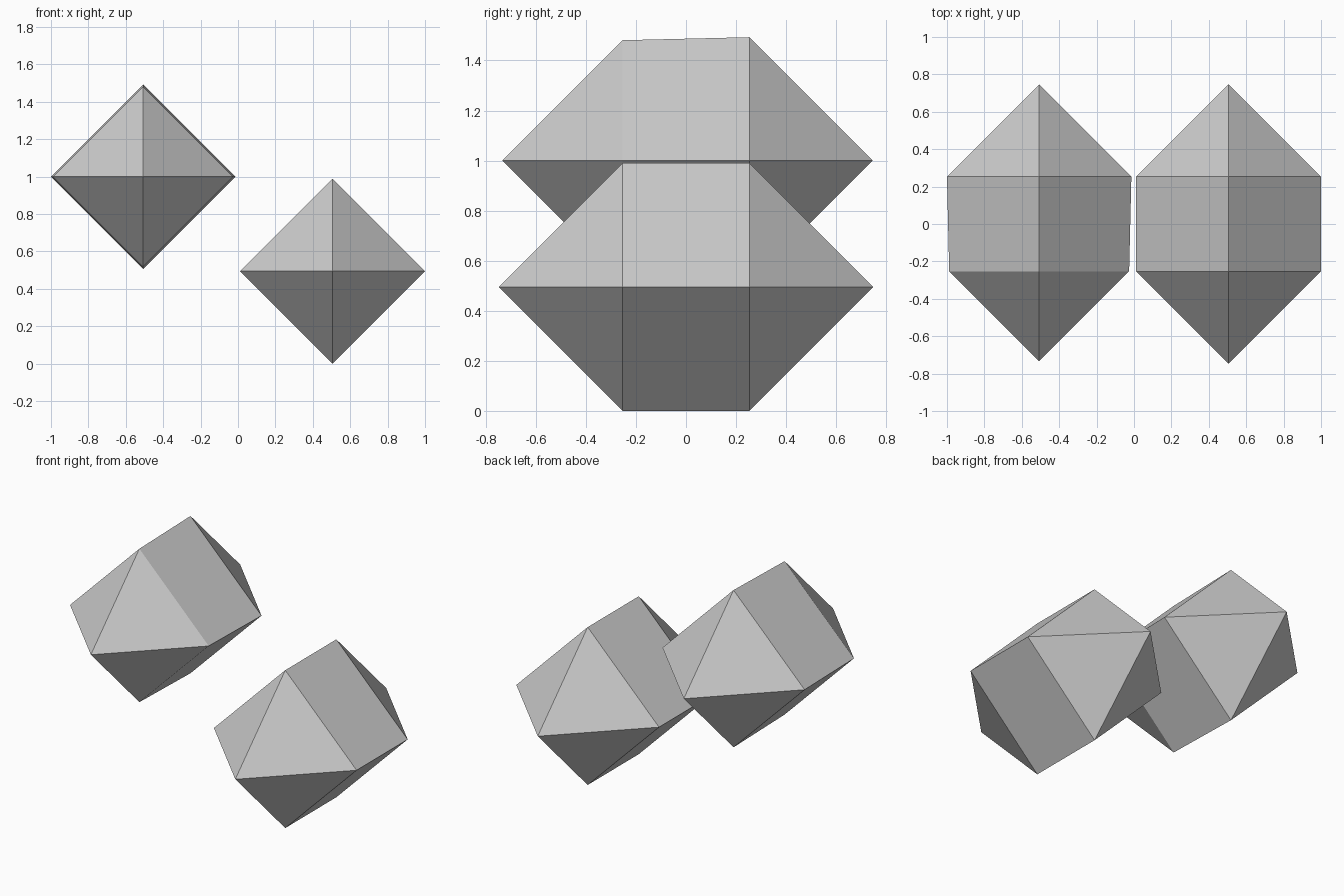
import bpy
import bmesh
from math import radians
from mathutils import Matrix, Vector

cube = bpy.data.objects.get("Cube")
if cube:
    bpy.data.objects.remove(cube, do_unlink=True)

grey = bpy.data.materials.new("light_grey")
grey.use_nodes = True
colour = (0.6, 0.6, 0.6, 1)
grey.diffuse_color = colour
grey.node_tree.nodes["Principled BSDF"].inputs["Base Color"].default_value = colour

HALF_LENGTH = 0.253  # half of the straight middle section


def stretched_octahedron(name, centre, back_radius, front_radius):
    """Four-sided prism along y with a pyramid on each end."""
    bm = bmesh.new()
    bmesh.ops.create_cone(bm, cap_ends=True, cap_tris=False, segments=4,
                          radius1=back_radius, radius2=front_radius,
                          depth=2 * HALF_LENGTH)
    # Raise each flat end into a pyramid as tall as its radius
    caps = [f for f in bm.faces if abs(f.normal.z) > 0.9]
    for v in bmesh.ops.poke(bm, faces=caps)["verts"]:
        back = v.co.z < 0
        v.co = Vector((0, 0, -HALF_LENGTH - back_radius if back
                       else HALF_LENGTH + front_radius))
    # Lay the prism along the y axis
    bmesh.ops.rotate(bm, verts=bm.verts, cent=(0, 0, 0),
                     matrix=Matrix.Rotation(radians(90), 3, "X"))
    bmesh.ops.recalc_face_normals(bm, faces=bm.faces)
    mesh = bpy.data.meshes.new(name)
    bm.to_mesh(mesh)
    bm.free()
    mesh.materials.append(grey)
    obj = bpy.data.objects.new(name, mesh)
    obj.location = centre
    bpy.context.collection.objects.link(obj)
    return obj


# Lower crystal on the left, upper crystal with a slightly smaller front end
stretched_octahedron("lower_left_crystal", (0.505, 0, 0.495), 0.495, 0.495)
stretched_octahedron("upper_right_crystal", (-0.507, 0, 1.0), 0.493, 0.481)
